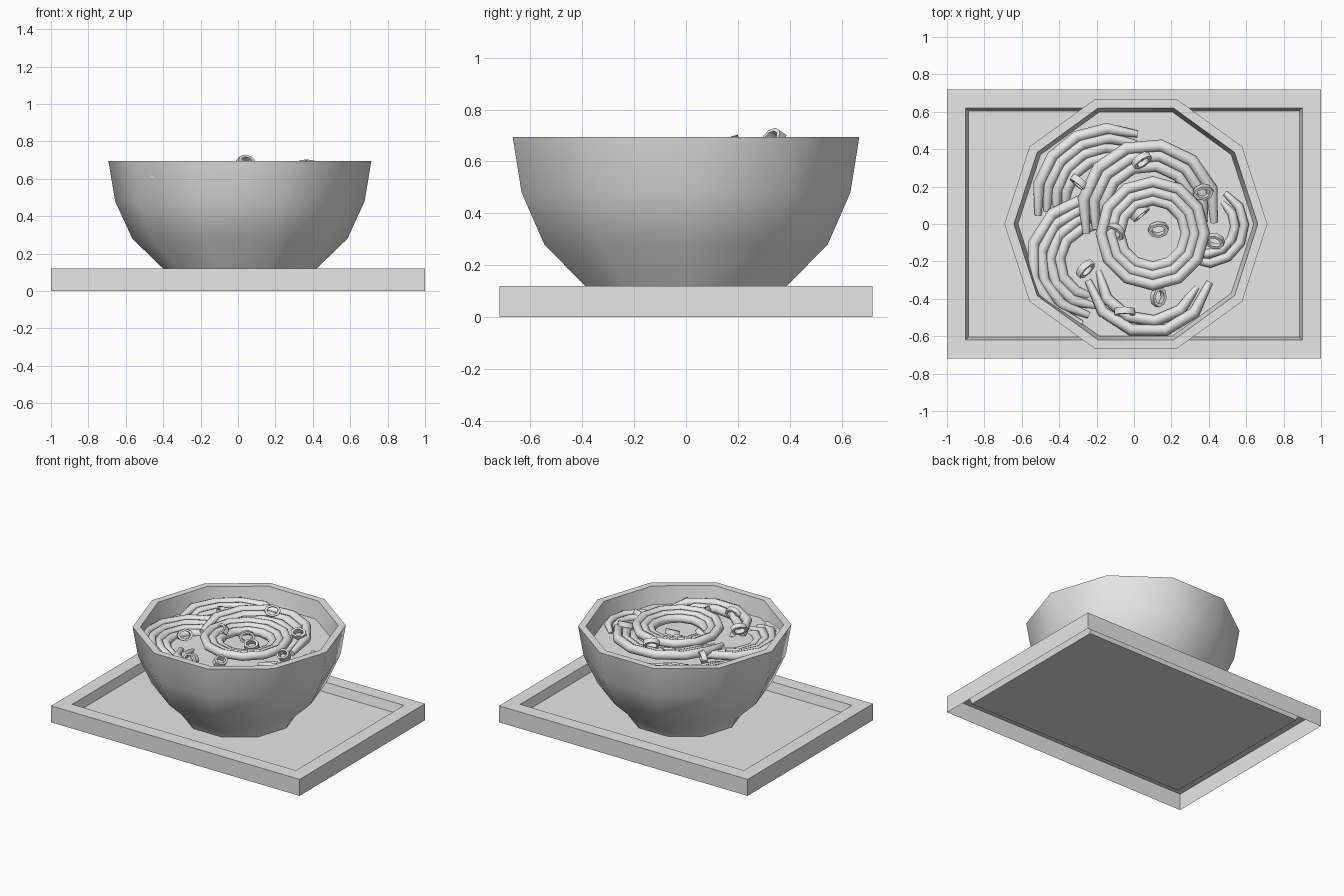
import bpy, bmesh, math, random
from mathutils import Matrix, Vector, Euler

random.seed(4)
if "Cube" in bpy.data.objects:
    bpy.data.objects.remove(bpy.data.objects["Cube"], do_unlink=True)

clay = bpy.data.materials.new("light_grey")
clay.use_nodes = True
grey = (0.8, 0.8, 0.8, 1)
clay.diffuse_color = grey
clay.node_tree.nodes["Principled BSDF"].inputs["Base Color"].default_value = grey


def finish(name, bm, angle=50):
    mesh = bpy.data.meshes.new(name)
    bm.to_mesh(mesh)
    bm.free()
    mesh.materials.append(clay)
    obj = bpy.data.objects.new(name, mesh)
    bpy.context.collection.objects.link(obj)
    bpy.ops.object.select_all(action="DESELECT")
    obj.select_set(True)
    bpy.context.view_layer.objects.active = obj
    bpy.ops.object.shade_smooth_by_angle(angle=math.radians(angle))
    return obj


def skin(bm, loops, closed=False):
    """Join successive rings of points with quads; return the vertex rings."""
    rings = [[bm.verts.new(p) for p in loop] for loop in loops]
    pairs = list(zip(rings, rings[1:])) + ([(rings[-1], rings[0])] if closed else [])
    for a, b in pairs:
        n = len(a)
        for i in range(n):
            j = (i + 1) % n
            bm.faces.new((a[i], a[j], b[j], b[i]))
    return rings


def rectangle(x, y, z):
    return [(-x, -y, z), (x, -y, z), (x, y, z), (-x, y, z)]


def decagon(r, z):
    steps = [math.tau * i / 10 for i in range(10)]
    return [(0.01 + r * math.cos(t), r * math.sin(t), z) for t in steps]


# Tray: open underneath, with a sunken floor
bm = bmesh.new()
rings = skin(bm, [rectangle(1, 0.72, 0), rectangle(1, 0.72, 0.12),
                  rectangle(0.9, 0.62, 0.12), rectangle(0.885, 0.605, 0.055)])
bm.faces.new(rings[-1])
finish("tray", bm, 30)

# Bowl: ten-sided shell with a foot and a thick rim
bm = bmesh.new()
profile = [(0.38, 0.056), (0.41, 0.12), (0.575, 0.28), (0.667, 0.48), (0.703, 0.695),
           (0.652, 0.695), (0.625, 0.54)]
rings = skin(bm, [decagon(r, z) for r, z in profile])
bm.faces.new(rings[0][::-1])
finish("bowl", bm)

# Broth surface
bm = bmesh.new()
bm.faces.new([bm.verts.new(p) for p in decagon(0.634, 0.57)])
finish("broth", bm)


def tube(bm, path, radius, closed=False, sides=8):
    """Sweep a round section along a path, narrowing it at open ends."""
    loops = []
    n = len(path)
    for i, p in enumerate(path):
        if closed:
            along = path[(i + 1) % n] - path[i - 1]
        else:
            along = path[min(i + 1, n - 1)] - path[max(i - 1, 0)]
        side = along.cross(Vector((0, 0, 1))).normalized()
        up = side.cross(along).normalized()
        r = radius * (0.6 if not closed and i in (0, n - 1) else 1)
        loops.append([p + r * (math.cos(t) * side + math.sin(t) * up)
                      for t in (math.tau * k / sides for k in range(sides))])
    rings = skin(bm, loops, closed)
    if not closed:
        bm.faces.new(rings[0][::-1])
        bm.faces.new(rings[-1])


def noodle_bundle(name, centre, radii, start, end, thickness, tilt=(0, 0), dip=0.0):
    """Concentric arcs of noodle; tilt is the rise per unit of x and y."""
    closed = end - start == 360
    bm = bmesh.new()
    for k, r in enumerate(radii):
        shift = 0 if closed else random.uniform(-8, 8)
        count = max(5, round((end - start) / 30))
        path = []
        for i in range(count if closed else count + 1):
            t = math.radians(start + shift + (end - start) * i / count)
            x, y = r * math.cos(t), r * math.sin(t)
            z = centre[2] + tilt[0] * x + tilt[1] * y - 0.012 * k
            if not closed and i in (0, count):
                z -= dip
            path.append(Vector((centre[0] + x, centre[1] + y, z)))
        tube(bm, path, thickness, closed)
    bmesh.ops.recalc_face_normals(bm, faces=bm.faces)
    finish(name, bm)


# Noodle nests
noodle_bundle("back_noodles", (-0.13, 0.12, 0.61), (0.39, 0.34, 0.29, 0.24), 72, 195, 0.031, dip=0.03)
noodle_bundle("left_noodles", (-0.21, -0.2, 0.61), (0.34, 0.29, 0.24, 0.19), 75, 265, 0.031, dip=0.03)
noodle_bundle("front_noodles", (0.08, -0.25, 0.6), (0.33, 0.27), 185, 345, 0.031, dip=0.03)
noodle_bundle("right_noodles", (0.39, -0.01, 0.59), (0.2, 0.15), -115, 60, 0.025, dip=0.02)
noodle_bundle("upper_noodles", (0.08, 0.07, 0.63), (0.355, 0.3, 0.245), -5, 205, 0.033, (0, 0.06), 0.02)
noodle_bundle("middle_noodles", (0.1, -0.05, 0.645), (0.275, 0.225, 0.18), 0, 360, 0.031)

# Chopped onion rings: short hollow cylinders lying at odd angles
spots = [(0.04, 0.34, 0.685, 60, 35), (0.37, 0.17, 0.67, 25, 10), (-0.29, 0.22, 0.63, 80, -40),
         (0.03, 0.06, 0.6, 80, 40), (-0.1, -0.04, 0.65, 45, -35), (0.13, -0.03, 0.6, 25, 5),
         (0.43, -0.09, 0.63, 35, -15), (-0.26, -0.24, 0.65, 65, 45), (0.13, -0.39, 0.62, 30, 85),
         (-0.05, -0.47, 0.62, 75, 0)]
for number, (x, y, z, lean, turn) in enumerate(spots, 1):
    bm = bmesh.new()
    section = [(0.055, -0.018), (0.055, 0.018), (0.036, 0.018), (0.036, -0.018)]
    skin(bm, [[(r * math.cos(math.tau * i / 8), 0.75 * r * math.sin(math.tau * i / 8), h)
               for i in range(8)] for r, h in section], closed=True)
    spin = Euler((math.radians(lean), 0, math.radians(turn))).to_matrix().to_4x4()
    bm.transform(Matrix.Translation((x, y, z)) @ spin)
    finish(f"onion_ring_{number}", bm)
